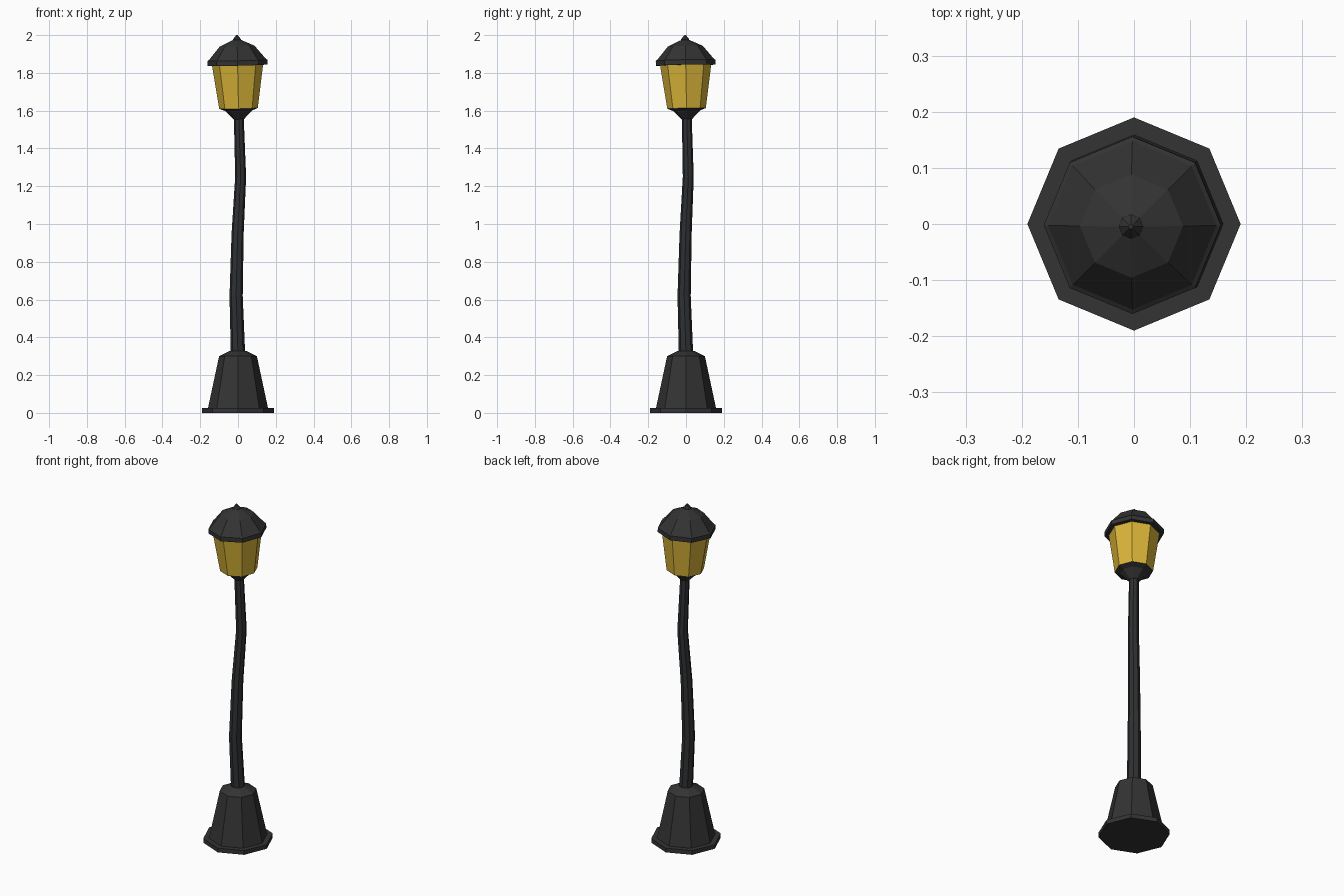
import bpy, bmesh, math
from mathutils import Vector

if "Cube" in bpy.data.objects:
    bpy.data.objects.remove(bpy.data.objects["Cube"])


def material(name, rgb):
    m = bpy.data.materials.new(name)
    m.diffuse_color = (*rgb, 1)
    m.use_nodes = True
    m.node_tree.nodes["Principled BSDF"].inputs["Base Color"].default_value = m.diffuse_color
    return m


iron = material("dark iron", (0.033, 0.033, 0.033))
pole_iron = material("pole iron", (0.028, 0.030, 0.032))
amber = material("amber glass", (0.70, 0.46, 0.04))

SIDES = 8


def loft(name, rings, mat):
    """Octagonal skin through rings of (centre, axis, radius), capped at both ends."""
    bm = bmesh.new()
    loops = []
    for centre, axis, r in rings:
        q = Vector((0, 0, 1)).rotation_difference(Vector(axis))
        loops.append([bm.verts.new(Vector(centre) + q @ Vector(
            (r * math.cos(2 * math.pi * i / SIDES), r * math.sin(2 * math.pi * i / SIDES), 0)))
            for i in range(SIDES)])
    for a, b in zip(loops, loops[1:]):
        for i in range(SIDES):
            j = (i + 1) % SIDES
            bm.faces.new((a[i], a[j], b[j], b[i]))
    bm.faces.new(loops[0][::-1])
    bm.faces.new(loops[-1])
    bmesh.ops.recalc_face_normals(bm, faces=bm.faces)
    me = bpy.data.meshes.new(name)
    bm.to_mesh(me)
    bm.free()
    me.materials.append(mat)
    ob = bpy.data.objects.new(name, me)
    bpy.context.collection.objects.link(ob)
    return ob


def turned(name, profile, mat, origin=(0, 0, 0), axis=(0, 0, 1)):
    """Octagonal part from (radius, height) points along an axis."""
    o, a = Vector(origin), Vector(axis).normalized()
    return loft(name, [(o + a * h, a, r) for r, h in profile], mat)


# Base plate and tapered plinth
turned("base_plate", [(0.19, 0), (0.19, 0.025)], iron)
turned("plinth", [(0.16, 0.02), (0.10, 0.30), (0.045, 0.327)], iron)

# Gently bent pole
path = [(0, 0, 0.31, 0.038), (-0.010, -0.010, 0.62, 0.035), (-0.002, -0.002, 0.95, 0.032),
        (0.014, 0.012, 1.25, 0.029), (0.004, 0.004, 1.57, 0.026)]
pts = [Vector(p[:3]) for p in path]
loft("pole", [(pts[i], pts[min(i + 1, 4)] - pts[max(i - 1, 0)], path[i][3])
              for i in range(5)], pole_iron)

# Lantern, leaning slightly; heights measured from its foot
foot, lean = (0.004, 0.004, 1.555), (-0.022, -0.020, 1)
turned("lantern_cup", [(0.028, 0), (0.072, 0.045), (0.102, 0.057)], iron, foot, lean)
turned("lantern_glass", [(0.102, 0.057), (0.136, 0.292)], amber, foot, lean)
turned("roof", [(0.158, 0.286), (0.158, 0.312), (0.150, 0.317), (0.092, 0.387),
                (0.020, 0.420)], iron, foot, lean)
turned("finial", [(0.018, 0.412), (0.022, 0.422), (0.012, 0.435), (0.004, 0.445)],
       iron, foot, lean)
